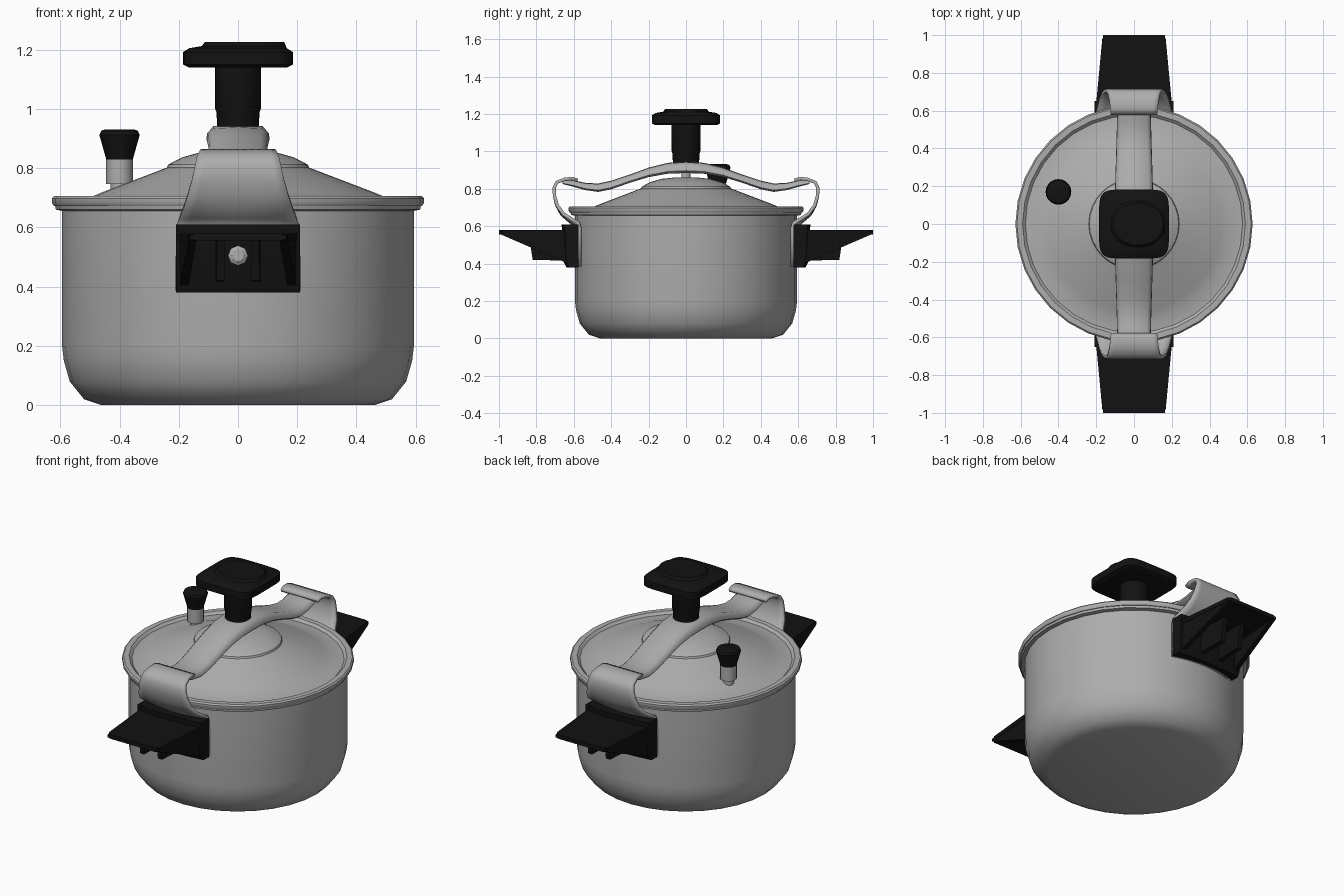
import bpy, bmesh, math
from math import sin, cos, pi, sqrt

if "Cube" in bpy.data.objects:
    bpy.data.objects.remove(bpy.data.objects["Cube"])


def material(name, level, metallic=0.0):
    m = bpy.data.materials.new(name)
    m.use_nodes = True
    color = (level, level, level, 1)
    m.diffuse_color = color
    m.node_tree.nodes["Principled BSDF"].inputs["Base Color"].default_value = color
    return m


STEEL = material("brushed steel grey", 0.42)
BLACK = material("black plastic", 0.006)


def loft(name, rings, mat, closed=True, angle=35, turn=1):
    """Skin a list of equal point rings; closed rings also get end caps."""
    bm = bmesh.new()
    rows = [[bm.verts.new((x * turn, y * turn, z)) for x, y, z in r] for r in rings]
    n = len(rows[0])
    for a, b in zip(rows, rows[1:]):
        for i in range(n if closed else n - 1):
            j = (i + 1) % n
            bm.faces.new((a[i], a[j], b[j], b[i]))
    if closed:
        bm.faces.new(rows[0])
        bm.faces.new(rows[-1])
    bmesh.ops.recalc_face_normals(bm, faces=bm.faces)
    mesh = bpy.data.meshes.new(name)
    bm.to_mesh(mesh)
    bm.free()
    mesh.materials.append(mat)
    ob = bpy.data.objects.new(name, mesh)
    bpy.context.collection.objects.link(ob)
    bpy.ops.object.select_all(action='DESELECT')
    ob.select_set(True)
    bpy.context.view_layer.objects.active = ob
    bpy.ops.object.shade_smooth_by_angle(angle=math.radians(angle))
    return ob


def lathe(name, profile, mat, sides=32, cx=0, cy=0, angle=35):
    rings = [[(cx + r * cos(2 * pi * i / sides), cy + r * sin(2 * pi * i / sides), z)
              for i in range(sides)] for r, z in profile]
    return loft(name, rings, mat, angle=angle)


def prism_x(name, outline, x0, x1, mat, turn, taper):
    """Extrude a (y, z) outline across x, narrowing toward the tip."""
    rings = [[(x * taper(y), y, z) for y, z in outline] for x in (x0, x1)]
    return loft(name, rings, mat, turn=turn)


# Pot body and rolled lip
lathe("pot_body", [(0.46, 0), (0.52, 0.02), (0.568, 0.08), (0.588, 0.15),
                   (0.594, 0.2), (0.594, 0.665)], STEEL, angle=50)
lathe("pot_lip", [(0.59, 0.655), (0.615, 0.66), (0.618, 0.676), (0.59, 0.676)], STEEL)

# Lid: rolled rim, shallow groove, cone, step and dome
lathe("lid", [(0.585, 0.673), (0.622, 0.673), (0.628, 0.682), (0.628, 0.698),
              (0.62, 0.706), (0.59, 0.706), (0.575, 0.692), (0.51, 0.697),
              (0.46, 0.718), (0.24, 0.802), (0.236, 0.812), (0.19, 0.836),
              (0.13, 0.853), (0.06, 0.86), (0.02, 0.861)], STEEL)
lathe("lid_screw_tip", [(0.025, 0.85), (0.025, 0.9)], STEEL, 12)

# Arched clamping arm: y, underside, top, half width
half = [(0.66, 0.825, 0.848, 0.088), (0.6, 0.81, 0.845, 0.088), (0.54, 0.793, 0.832, 0.09),
        (0.47, 0.783, 0.828, 0.092), (0.4, 0.797, 0.843, 0.094), (0.3, 0.832, 0.876, 0.097),
        (0.2, 0.862, 0.913, 0.1), (0.1, 0.88, 0.938, 0.105)]
path = [(-y, *r) for y, *r in half] + [(0, 0.884, 0.946, 0.107)] + half[::-1]
rings = []
for y, lo, hi, w in path:
    t = hi - lo
    side = [(w * 0.88, lo), (w, lo + t * 0.2), (w * 0.97, lo + t * 0.55), (w * 0.78, hi - t * 0.07)]
    section = side + [(0, hi)] + [(-x, z) for x, z in side[::-1]]
    rings.append([(x, y, z) for x, z in section])
loft("clamp_arm", rings, STEEL, angle=50)

# Tightening knob: stem and rounded square head
lathe("knob_stem", [(0.07, 0.94), (0.073, 0.99), (0.077, 1.0), (0.078, 1.15)], BLACK, 24)


def squircle(z, hx, hy, power, cx=0, n=40):
    pts = []
    for i in range(n):
        c, s = cos(2 * pi * i / n), sin(2 * pi * i / n)
        pts.append((cx + hx * math.copysign(abs(c) ** power, c),
                    hy * math.copysign(abs(s) ** power, s), z))
    return pts


loft("knob_head", [squircle(1.14, 0.165, 0.165, 0.35), squircle(1.15, 0.185, 0.183, 0.35),
                   squircle(1.192, 0.185, 0.183, 0.35), squircle(1.205, 0.165, 0.163, 0.4),
                   squircle(1.212, 0.142, 0.122, 0.9, 0.02),
                   squircle(1.226, 0.134, 0.112, 1, 0.022)], BLACK, angle=25)

# Pressure valve
valve = dict(cx=-0.4, cy=0.17)
lathe("valve_stem", [(0.03, 0.715), (0.03, 0.755)], STEEL, 16, **valve)
lathe("valve_body", [(0.045, 0.747), (0.045, 0.835)], STEEL, 20, **valve)
lathe("valve_cap", [(0.045, 0.83), (0.068, 0.912), (0.062, 0.926), (0.05, 0.931)],
      BLACK, 20, **valve)


def taper(y):
    return 1 - 0.45 * max(0, y - 0.6)


# Hook strap rows: y, z, half width, how much it follows the pot wall
hook = [(0.58, 0.845, 0.122, 0), (0.61, 0.855, 0.126, 0), (0.65, 0.85, 0.13, 0),
        (0.69, 0.835, 0.138, 0), (0.705, 0.805, 0.146, 0), (0.703, 0.76, 0.156, 0),
        (0.69, 0.71, 0.17, 0.1), (0.665, 0.665, 0.185, 0.4), (0.635, 0.637, 0.196, 0.8),
        (0.611, 0.618, 0.203, 1), (0.604, 0.59, 0.207, 1), (0.604, 0.385, 0.208, 1)]
wedge = [(0.62, 0.575), (1.0, 0.575), (1.0, 0.56), (0.65, 0.408), (0.62, 0.4)]
rib = [(0.62, 0.57), (0.85, 0.57), (0.83, 0.488), (0.82, 0.42), (0.62, 0.415)]

for turn, side in ((-1, "front"), (1, "back")):
    rows = []
    for y, z, w, bend in hook:
        xs = [w * k / 5 for k in range(-5, 6)]
        rows.append([(x, y - bend * (y - sqrt(y * y - x * x)), z) for x in xs])
    strap = loft(side + "_hook_strap", rows, STEEL, closed=False, angle=60, turn=turn)
    solid = strap.modifiers.new("thickness", 'SOLIDIFY')
    solid.thickness = 0.018
    solid.offset = 0

    # Handle base, curved against the strap
    rings = []
    for k in range(-5, 6):
        x = 0.21 * k / 5
        b = sqrt(0.613 ** 2 - x * x)
        d = (0.613 - b) * 0.4
        rings.append([(x, b, 0.38), (x, 0.64 - d, 0.38), (x, 0.655 - d, 0.41),
                      (x, 0.665 - d, 0.61), (x, b, 0.61)])
    loft(side + "_handle_base", rings, BLACK, turn=turn)

    # Grip plate, side walls and underside ribs
    plan = [(-0.203, 0.61), (0.203, 0.61), (0.168, 0.98), (0.15, 1.0), (-0.15, 1.0), (-0.168, 0.98)]
    loft(side + "_handle_grip", [[(x, y, z) for x, y in plan] for z in (0.556, 0.58)],
         BLACK, turn=turn)
    for s in (-1, 1):
        prism_x(side + "_handle_wall", wedge, s * 0.17, s * 0.2, BLACK, turn, taper)
        prism_x(side + "_handle_rib", rib, s * 0.05, s * 0.08, BLACK, turn, taper)

    # Steel screw in the handle
    rings = [[(r * cos(pi * i / 4), y, 0.505 + r * sin(pi * i / 4)) for i in range(8)]
             for y, r in ((0.65, 0.034), (0.675, 0.034), (0.685, 0.02))]
    loft(side + "_handle_screw", rings, STEEL, turn=turn)
